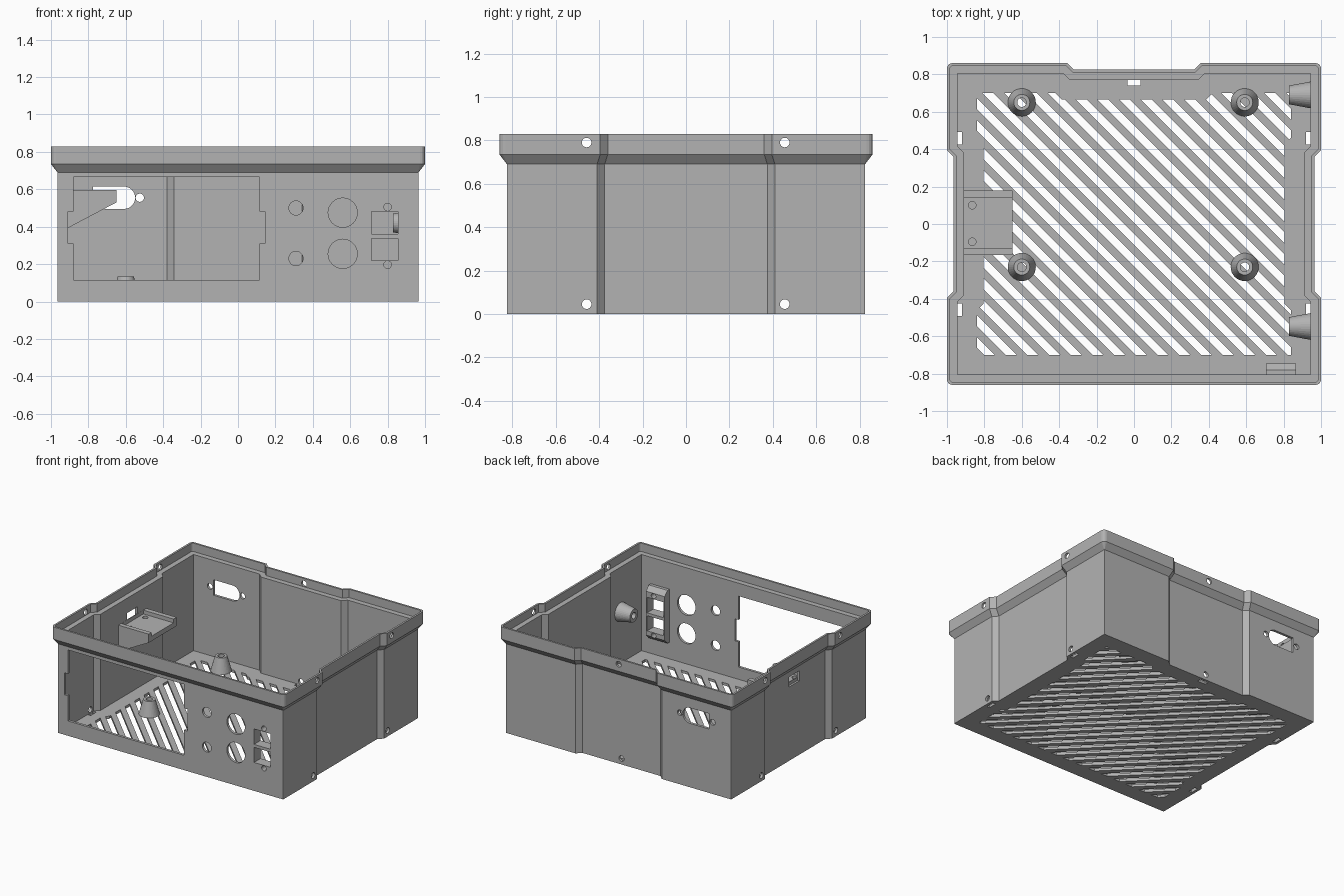
import bpy
import bmesh
from math import sin, cos, pi
from mathutils import Vector, Matrix

cube = bpy.data.objects.get("Cube")
if cube:
    bpy.data.objects.remove(cube, do_unlink=True)

grey = bpy.data.materials.new("plain grey plastic")
grey.use_nodes = True
grey.diffuse_color = (0.45, 0.45, 0.45, 1)
grey.node_tree.nodes["Principled BSDF"].inputs["Base Color"].default_value = grey.diffuse_color


def finish(name, bm):
    bmesh.ops.recalc_face_normals(bm, faces=bm.faces)
    mesh = bpy.data.meshes.new(name)
    bm.to_mesh(mesh)
    bm.free()
    mesh.materials.append(grey)
    obj = bpy.data.objects.new(name, mesh)
    bpy.context.collection.objects.link(obj)
    return obj


def loft(bm, rings, closed=False):
    """Bridge equal rings; cap the ends, or join last to first."""
    loops = [[bm.verts.new(p) for p in ring] for ring in rings]
    pairs = list(zip(loops, loops[1:]))
    if closed:
        pairs.append((loops[-1], loops[0]))
    for a, b in pairs:
        for i in range(len(a)):
            j = (i + 1) % len(a)
            bm.faces.new((a[i], a[j], b[j], b[i]))
    if not closed:
        bm.faces.new(loops[0])
        bm.faces.new(loops[-1])


def prism(bm, poly, axis, lo, hi):
    """Extrude a 2D outline along axis; the outline uses the other two axes in order."""
    def place(p, d):
        c = list(p)
        c.insert("xyz".index(axis), d)
        return c
    loft(bm, [[place(p, d) for p in poly] for d in (lo, hi)])


def rect(a0, a1, b0, b1):
    return [(a0, b0), (a1, b0), (a1, b1), (a0, b1)]


def arc(a, b, r, start=0.0, end=2 * pi, n=32, full=True):
    steps = n if full else n - 1
    return [(a + r * cos(start + (end - start) * i / steps),
             b + r * sin(start + (end - start) * i / steps)) for i in range(n)]


def boolean(target, cutter, operation="DIFFERENCE", keep=False):
    mod = target.modifiers.new("cut", "BOOLEAN")
    mod.operation = operation
    mod.solver = "EXACT"
    mod.object = cutter
    bpy.context.view_layer.objects.active = target
    bpy.ops.object.modifier_apply(modifier=mod.name)
    if not keep:
        bpy.data.objects.remove(cutter, do_unlink=True)


def outline(o):
    """Plan of the case grown by o, with shallow recesses at the sides and back."""
    x, y, k, step = 0.965 + o, 0.825 + o, 0.414 * o, 0.035
    r = max(0.003, 0.8 * o)
    half = arc(x - r, r - y, r, -pi / 2, 0, 5, False)
    half += [(x, k - 0.41), (x - step, k - 0.375), (x - step, 0.375 - k), (x, 0.41 - k)]
    half += arc(x - r, y - r, r, 0, pi / 2, 5, False)
    half += [(0.37 - k, y), (0.335 - k, y - step)]
    return half + [(-px, py) for px, py in reversed(half)]


# Case: outer wall, flared rim, inner ledge and floor
FLOOR = 0.02
bm = bmesh.new()
levels = [(0, 0), (0, 0.69), (0.035, 0.735), (0.035, 0.83), (0.02, 0.83),
          (0.02, 0.765), (-0.02, 0.765), (-0.02, FLOOR)]
loft(bm, [[(px, py, z) for px, py in outline(o)] for o, z in levels])
case = finish("case_shell", bm)

# Diagonal floor vents, trimmed to the floor margin
bm = bmesh.new()
for n in range(-14, 14):
    s = 0.035 + 0.116 * n
    a, b = (s - 0.029) / 2, (s + 0.029) / 2
    prism(bm, [(a - 1.5, a + 1.5), (a + 1.5, a - 1.5), (b + 1.5, b - 1.5), (b - 1.5, b + 1.5)],
          "z", -0.1, 0.1)
vents = finish("vent_cutter", bm)
bm = bmesh.new()
prism(bm, outline(-0.125), "z", -0.05, 0.05)
boolean(vents, finish("vent_area", bm), "INTERSECT")
boolean(case, vents)

# Switch frame behind the front panel
bm = bmesh.new()
prism(bm, [(-0.812, 0.15), (-0.78, 0.15), (-0.745, 0.185), (-0.745, 0.525),
           (-0.78, 0.56), (-0.812, 0.56)], "x", 0.705, 0.865)
frame = finish("switch_frame", bm)

# Front openings: display window with side tabs, round holes, switch windows
bm = bmesh.new()
left, right, tab = -0.88, 0.115, 0.03
window = [(left, 0.115), (right, 0.115), (right, 0.31), (right + tab, 0.31),
          (right + tab, 0.48), (right, 0.48), (right, 0.665), (left, 0.665),
          (left, 0.48), (left - tab, 0.48), (left - tab, 0.31), (left, 0.31)]
shapes = [window, rect(0.715, 0.855, 0.36, 0.48), rect(0.715, 0.855, 0.22, 0.337)]
for x, z, r in ((0.31, 0.5, 0.038), (0.31, 0.23, 0.038), (0.56, 0.475, 0.078),
                (0.56, 0.255, 0.078), (0.8, 0.505, 0.02), (0.8, 0.197, 0.02)):
    shapes.append(arc(x, z, r))
for shape in shapes:
    prism(bm, shape, "y", -0.95, -0.7)
front_cutter = finish("front_cutter", bm)
boolean(frame, front_cutter, keep=True)
boolean(case, front_cutter)

# Back connector opening and all screw holes
bm = bmesh.new()
socket = [(-0.775, 0.615), (-0.775, 0.495)]
socket += arc(-0.61, 0.555, 0.06, -pi / 2, pi / 2, 13, False)
for shape in (socket, arc(-0.525, 0.555, 0.022), arc(-0.805, 0.555, 0.022),
              arc(0, 0.79, 0.022), arc(0, 0.045, 0.022)):
    prism(bm, shape, "y", 0.7, 0.95)
for y in (-0.458, 0.455):
    for z in (0.045, 0.79):
        prism(bm, arc(y, z, 0.022), "x", -1.1, 1.1)
# Cable window in the side wall
prism(bm, rect(-0.06, 0.07, 0.572, 0.65), "x", -1.05, -0.85)
boolean(case, finish("wall_cutter", bm))

# Nut slots through the floor along the walls
bm = bmesh.new()
for x0, x1 in ((-0.944, -0.919), (0.919, 0.944)):
    for y in (-0.458, 0.458):
        prism(bm, rect(x0, x1, y - 0.033, y + 0.033), "z", -0.05, 0.08)
prism(bm, rect(-0.035, 0.035, 0.74, 0.769), "z", -0.05, 0.08)
boolean(case, finish("nut_slot_cutter", bm))

# Side shelf: gusseted block with a channel and two screw holes
bm = bmesh.new()
prism(bm, [(-0.915, 0.39), (-0.65, 0.53), (-0.65, 0.597), (-0.915, 0.597)],
      "y", -0.165, 0.178)
shelf = finish("side_shelf", bm)
bm = bmesh.new()
prism(bm, rect(-0.909, -0.6, -0.13, 0.14), "z", 0.568, 0.7)
boolean(shelf, finish("shelf_channel_cutter", bm))
bm = bmesh.new()
for y in (-0.095, 0.1):
    prism(bm, arc(-0.865, y, 0.02), "z", 0.48, 0.7)
boolean(shelf, finish("shelf_hole_cutter", bm))


def boss(name, place, r_base, r_top, height, turn=Matrix()):
    """Tapered hollow post."""
    bm = bmesh.new()
    rings = [(r_base, 0), (r_top, height), (0.024, height), (0.024, 0)]
    loft(bm, [[(a, b, z) for a, b in arc(0, 0, r)] for r, z in rings], closed=True)
    bm.transform(Matrix.Translation(Vector(place)) @ turn)
    finish(name, bm)


# Board standoffs on the floor and bosses on the side wall
for x in (-0.6, 0.592):
    for y in (-0.23, 0.65):
        boss("floor_standoff", (x, y, FLOOR - 0.002), 0.075, 0.043, 0.115)
for y in (-0.548, 0.69):
    boss("wall_boss", (0.947, y, 0.42), 0.072, 0.05, 0.117, Matrix.Rotation(-pi / 2, 4, "Y"))
